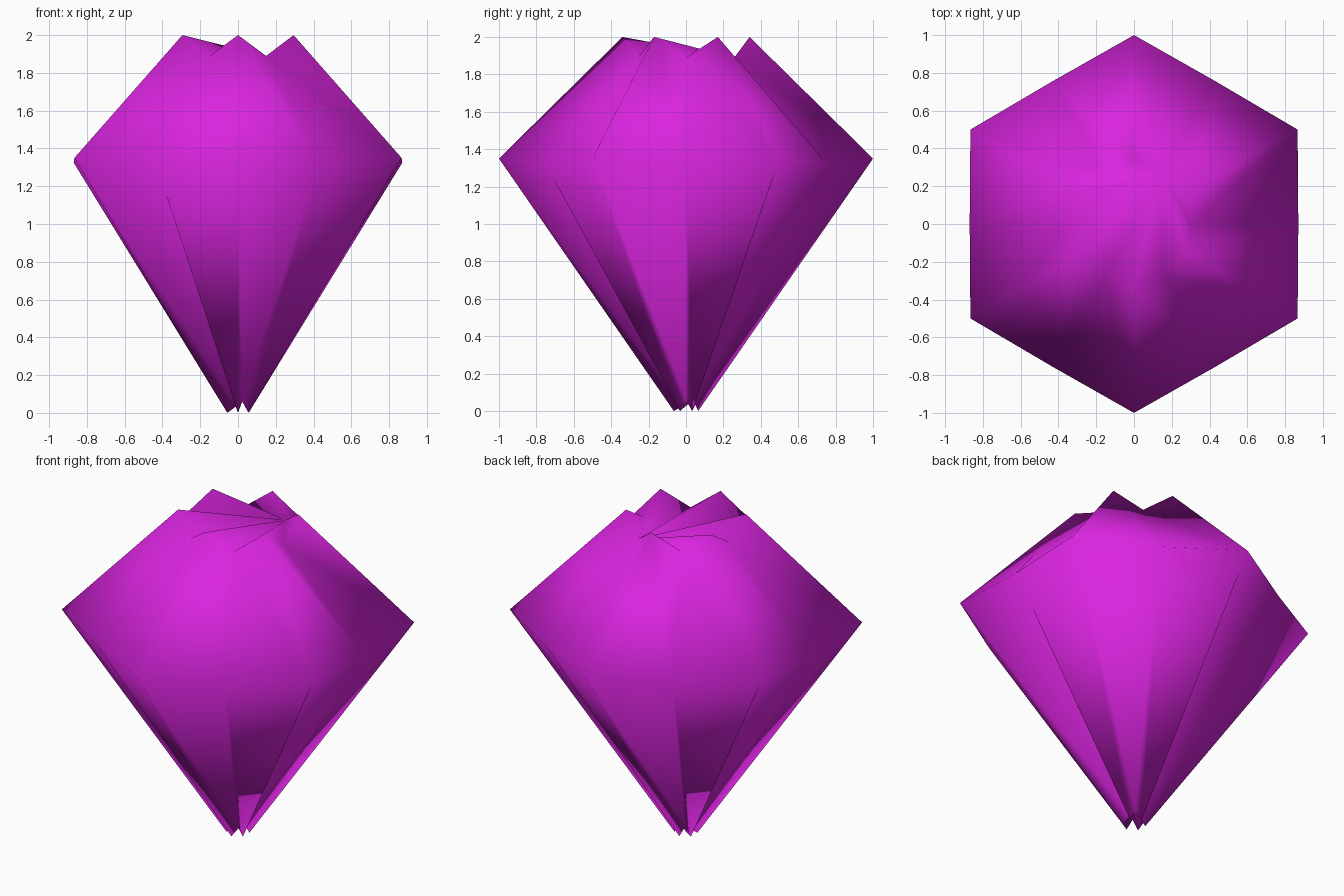
import bpy
import bmesh
from math import cos, sin, radians

cube = bpy.data.objects.get("Cube")
if cube:
    bpy.data.objects.remove(cube, do_unlink=True)

# Petal colour
magenta = bpy.data.materials.new("magenta_petal")
magenta.use_nodes = True
colour = (0.70, 0.018, 0.74, 1)
magenta.diffuse_color = colour
magenta.node_tree.nodes["Principled BSDF"].inputs["Base Color"].default_value = colour

SIDES = 6
bm = bmesh.new()


def ring(ridge, seam):
    """Alternate petal seams and petal ridges, each given as (radius, height)."""
    verts = []
    for i in range(SIDES * 2):
        radius, z = ridge if i % 2 else seam
        a = radians(i * 180 / SIDES)
        verts.append(bm.verts.new((radius * cos(a), radius * sin(a), z)))
    return verts


def cap(verts, start):
    """Close a zigzag rim with a fan from one of its seams."""
    order = verts[start:] + verts[:start]
    for b, c in zip(order[1:-1], order[2:]):
        bm.faces.new((order[0], b, c))


# Base, widest ring and pointed petal tips
rings = [
    ring((0.065, 0.0), (0.045, 0.06)),
    ring((1.0, 1.35), (0.87, 1.325)),
    ring((0.34, 2.0), (0.298, 1.89)),
]

# Petal walls, split along the ridge side of every panel
for low, high in zip(rings, rings[1:]):
    for i in range(SIDES * 2):
        j = (i + 1) % (SIDES * 2)
        a, b, c, d = low[i], low[j], high[j], high[i]
        if i % 2:
            bm.faces.new((a, b, d))
            bm.faces.new((b, c, d)) if low is rings[1] else None
            if low is rings[0]:
                bm.faces.new((b, c, d))
        else:
            bm.faces.new((a, b, d))
            bm.faces.new((b, c, d))

# Folded top and stem end
cap(rings[-1], 2)
cap(rings[0], 2)

bmesh.ops.recalc_face_normals(bm, faces=bm.faces[:])
for face in bm.faces:
    face.smooth = True

mesh = bpy.data.meshes.new("flower_bud")
bm.to_mesh(mesh)
bm.free()
mesh.materials.append(magenta)
bud = bpy.data.objects.new("flower_bud", mesh)
bpy.context.collection.objects.link(bud)
